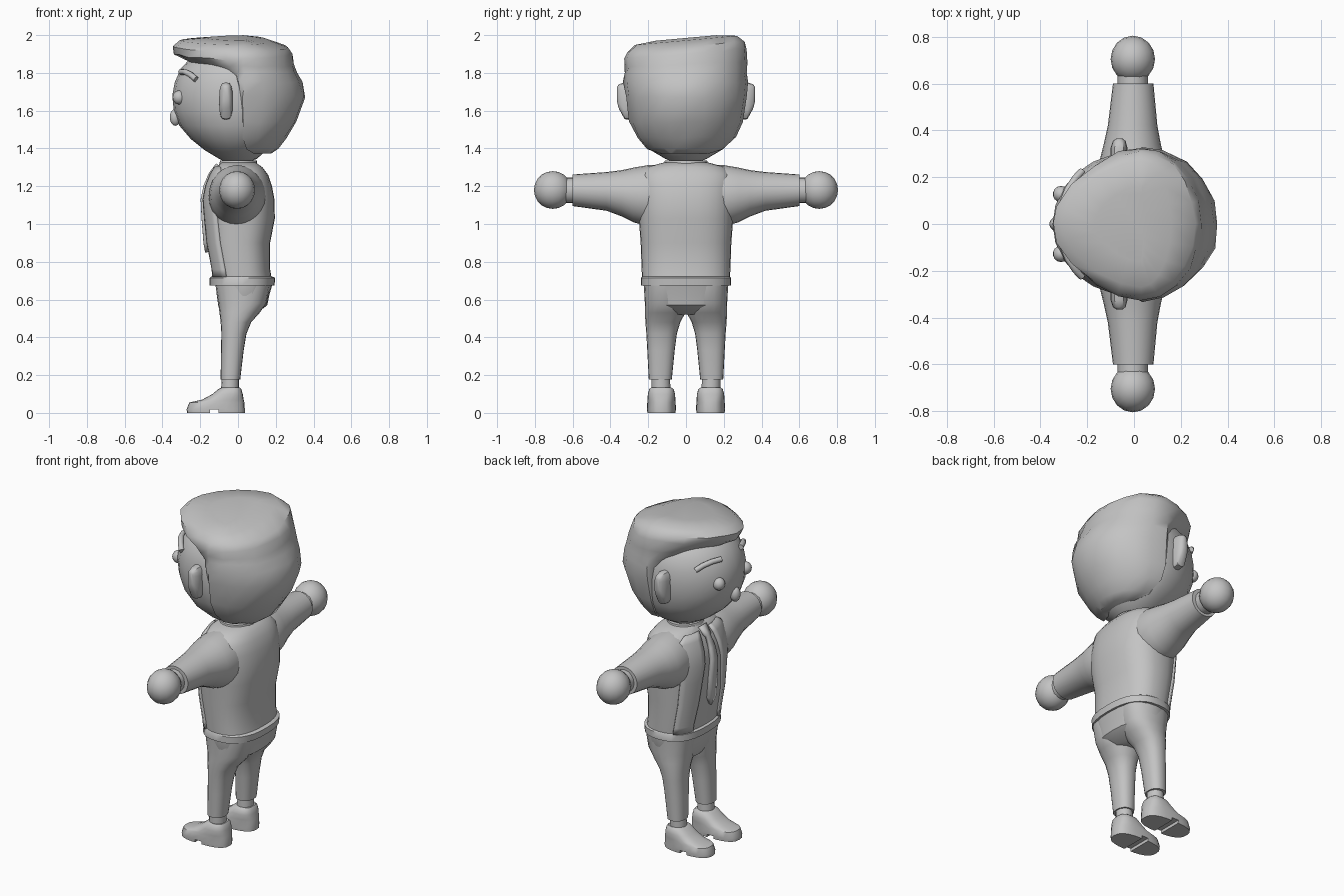
import bpy, bmesh, math, random
from mathutils import Vector

random.seed(4)
grey = bpy.data.materials.new("plain grey")
grey.diffuse_color = (0.55, 0.55, 0.55, 1)


def finish(name, bm):
    bmesh.ops.recalc_face_normals(bm, faces=bm.faces[:])
    me = bpy.data.meshes.new(name)
    bm.to_mesh(me)
    bm.free()
    me.materials.append(grey)
    ob = bpy.data.objects.new(name, me)
    bpy.context.collection.objects.link(ob)
    return ob


def spow(v, p):
    return math.copysign(abs(v) ** p, v)


def loft(name, rings, axis="z", n=2.0, seg=24, mid=None, front_n=None, tilt=0, jitter=0):
    """Skin rings of (level, a0, a1, b0, b1); mid moves the widest line along a."""
    bm = bmesh.new()
    loops = []
    for t, a0, a1, b0, b1 in rings:
        ca = (a0 + a1) / 2 if mid is None else min(max(mid, a0 + 0.01), a1 - 0.01)
        cb, rb = (b0 + b1) / 2, (b1 - b0) / 2
        loop = []
        for i in range(seg):
            c, s = math.cos(math.tau * i / seg), math.sin(math.tau * i / seg)
            p = 2 / (front_n if front_n and c < 0 else n)
            a = ca + spow(c, p) * (a1 - ca if c > 0 else ca - a0)
            b = cb + spow(s, p) * rb
            v = Vector((a, b, t)) if axis == "z" else Vector((a, t, b))
            if jitter and t < 1.95:
                v += Vector([random.uniform(-jitter, jitter) for _ in range(3)])
            if tilt:
                v.z += tilt * v.y * min(1, max(0, (t - 1.8) / 0.1))
            loop.append(bm.verts.new(v))
        loops.append(loop)
    for lo, hi in zip(loops, loops[1:]):
        for i in range(seg):
            j = (i + 1) % seg
            bm.faces.new((lo[i], lo[j], hi[j], hi[i]))
    bm.faces.new(loops[0][::-1])
    bm.faces.new(loops[-1])
    return finish(name, bm)


def ball(name, centre, radii, u=16, v=10):
    bm = bmesh.new()
    bmesh.ops.create_uvsphere(bm, u_segments=u, v_segments=v, radius=1)
    for vert in bm.verts:
        vert.co = Vector(centre) + Vector([c * r for c, r in zip(vert.co, radii)])
    return finish(name, bm)


def tall(rows):
    """Symmetric rings given as (z, x0, x1, half width)."""
    return [(z, a, b, -h, h) for z, a, b, h in rows]


# Jacket body, hem and collar
torso = [(0.70, -0.135, 0.18, 0.232), (0.76, -0.14, 0.17, 0.235), (0.90, -0.165, 0.17, 0.24),
         (1.03, -0.175, 0.195, 0.25), (1.13, -0.18, 0.193, 0.255), (1.20, -0.165, 0.18, 0.255),
         (1.26, -0.14, 0.16, 0.25), (1.30, -0.115, 0.13, 0.21), (1.325, -0.09, 0.095, 0.12)]
loft("jacket_body", tall(torso), n=2.5, seg=32)
loft("jacket_hem", tall([(0.675, -0.15, 0.193, 0.238), (0.715, -0.15, 0.197, 0.238),
                         (0.722, -0.14, 0.18, 0.232)]), n=2.5, seg=32)
loft("collar", tall([(1.295, -0.105, 0.105, 0.12), (1.335, -0.095, 0.1, 0.112)]))
loft("neck", tall([(1.30, -0.08, 0.08, 0.085), (1.40, -0.08, 0.08, 0.085)]))


def chest_x(y, z):
    for lo, hi in zip(torso, torso[1:]):
        if z <= hi[0]:
            break
    f = (z - lo[0]) / (hi[0] - lo[0])
    a, b, h = [lo[k] + f * (hi[k] - lo[k]) for k in (1, 2, 3)]
    u = min(abs(y) / h, 0.999)
    return (a + b) / 2 - (b - a) / 2 * (1 - u ** 2.5) ** 0.4


def chest_plate(name, rows, lift, cols=5):
    """Thin panel following the chest; rows are (z, y0, y1)."""
    bm = bmesh.new()
    grid = []
    for z, y0, y1 in rows:
        ys = [y0 + (y1 - y0) * k / cols for k in range(cols + 1)]
        grid.append([bm.verts.new((chest_x(y, z) - lift, y, z)) for y in ys])
    for lo, hi in zip(grid, grid[1:]):
        for k in range(cols):
            bm.faces.new((lo[k], lo[k + 1], hi[k + 1], hi[k]))
    ob = finish(name, bm)
    mod = ob.modifiers.new("thickness", "SOLIDIFY")
    mod.thickness, mod.offset = 0.02, 0
    return ob


# Tie and open jacket fronts
chest_plate("tie", [(0.85, -0.006, 0.006), (0.90, -0.035, 0.035), (1.03, -0.034, 0.034),
                    (1.13, -0.028, 0.028), (1.20, -0.022, 0.022), (1.26, -0.016, 0.016),
                    (1.27, -0.026, 0.026), (1.315, -0.03, 0.03)], 0.008, 2)
for s, side in ((1, "left"), (-1, "right")):
    chest_plate(side + "_jacket_front",
                [(z, s * e, s * 0.215) for z, e in ((0.72, 0.12), (0.76, 0.12), (0.9, 0.11),
                 (1.03, 0.095), (1.13, 0.08), (1.2, 0.07), (1.26, 0.06))]
                + [(1.3, s * 0.05, s * 0.15)], 0.002)

    # Sleeve, wrist and hand
    loft(side + "_sleeve", [(s * y, a, b, c, d) for y, a, b, c, d in (
        (0.08, -0.13, 0.13, 1.0, 1.31), (0.20, -0.155, 0.145, 0.985, 1.312),
        (0.28, -0.145, 0.13, 1.01, 1.298), (0.34, -0.13, 0.115, 1.04, 1.285),
        (0.42, -0.112, 0.1, 1.07, 1.275), (0.60, -0.09, 0.083, 1.095, 1.262))], "y")
    loft(side + "_wrist", [(s * y, -0.07, 0.06, 1.11, 1.245) for y in (0.58, 0.66)], "y", seg=16)
    ball(side + "_hand", (-0.005, s * 0.705, 1.18), (0.095, 0.1, 0.1))

    # Trouser leg and ankle
    def sided(rows):
        return [(z, a, b, min(s * i, s * o), max(s * i, s * o)) for z, a, b, i, o in rows]
    loft(side + "_trouser_leg", sided([
        (0.178, -0.092, 0.012, 0.075, 0.197), (0.33, -0.09, 0.03, 0.06, 0.205),
        (0.42, -0.088, 0.045, 0.048, 0.21), (0.48, -0.092, 0.07, 0.03, 0.215),
        (0.53, -0.098, 0.115, 0.003, 0.217), (0.58, -0.105, 0.15, 0.0, 0.218),
        (0.68, -0.12, 0.17, 0.0, 0.222)]), seg=20, n=2.3)
    loft(side + "_ankle", sided([(0.12, -0.09, 0.005, 0.082, 0.182),
                                 (0.19, -0.085, 0.005, 0.085, 0.182)]), seg=16)

    # Shoe with a notch in front of the heel
    shoe = loft(side + "_shoe", sided([
        (0.0, -0.27, 0.036, 0.055, 0.205), (0.02, -0.272, 0.036, 0.053, 0.207),
        (0.055, -0.258, 0.034, 0.055, 0.205), (0.07, -0.19, 0.03, 0.056, 0.204),
        (0.10, -0.135, 0.025, 0.058, 0.202), (0.125, -0.105, 0.018, 0.065, 0.195),
        (0.135, -0.085, 0.01, 0.078, 0.184)]), n=2.7)
    bm = bmesh.new()
    bmesh.ops.create_cube(bm, size=1)
    for v in bm.verts:
        v.co = Vector((-0.125 + v.co.x * 0.045, s * 0.13 + v.co.y * 0.3, v.co.z * 0.036))
    cutter = finish(side + "_heel_cutter", bm)
    cutter.hide_render = True
    cutter.display_type = "WIRE"
    mod = shoe.modifiers.new("heel notch", "BOOLEAN")
    mod.operation, mod.object, mod.solver = "DIFFERENCE", cutter, "EXACT"

    # Ear, eye and eyebrow
    loft(side + "_ear", [(s * y, a, b, c, d) for y, a, b, c, d in (
        (0.26, -0.10, -0.028, 1.55, 1.75), (0.325, -0.10, -0.028, 1.555, 1.75),
        (0.355, -0.09, -0.036, 1.61, 1.74), (0.366, -0.075, -0.05, 1.65, 1.725))],
        "y", n=3, seg=16)
    ball(side + "_eye", (-0.312, s * 0.128, 1.67), (0.035, 0.035, 0.037), 14, 8)
    cu = bpy.data.curves.new(side + "_eyebrow", "CURVE")
    cu.dimensions = "3D"
    cu.bevel_depth, cu.bevel_resolution, cu.use_fill_caps = 0.016, 2, True
    sp = cu.splines.new("POLY")
    path = [(-0.222, 0.225, 1.765), (-0.25, 0.195, 1.79), (-0.28, 0.15, 1.805), (-0.302, 0.095, 1.805)]
    sp.points.add(len(path) - 1)
    for p, (x, y, z) in zip(sp.points, path):
        p.co = (x, s * y, z, 1)
    cu.materials.append(grey)
    bpy.context.collection.objects.link(bpy.data.objects.new(side + "_eyebrow", cu))

# Trouser seat
loft("trouser_seat", tall([(0.52, -0.08, 0.09, 0.12), (0.57, -0.105, 0.155, 0.2),
                           (0.62, -0.112, 0.165, 0.22), (0.69, -0.12, 0.185, 0.225)]), n=2.5)

# Head and nose
loft("head", tall([(1.325, -0.06, 0.05, 0.06), (1.345, -0.10, 0.10, 0.11), (1.39, -0.175, 0.15, 0.185),
                   (1.45, -0.25, 0.2, 0.25), (1.52, -0.31, 0.24, 0.285), (1.60, -0.34, 0.26, 0.303),
                   (1.68, -0.348, 0.26, 0.308), (1.75, -0.335, 0.25, 0.3), (1.82, -0.305, 0.23, 0.28),
                   (1.88, -0.25, 0.2, 0.23), (1.92, -0.17, 0.14, 0.16)]), mid=0.0)
ball("nose", (-0.332, 0, 1.565), (0.03, 0.03, 0.045), 14, 8)

# Swept hair with a pointed fringe
loft("hair", tall([(1.375, 0.08, 0.18, 0.13), (1.40, 0.04, 0.215, 0.2), (1.46, 0.005, 0.26, 0.26),
                   (1.54, -0.005, 0.305, 0.3), (1.67, -0.015, 0.358, 0.322), (1.75, -0.06, 0.34, 0.33),
                   (1.80, -0.14, 0.315, 0.328), (1.845, -0.235, 0.298, 0.325),
                   (1.90, -0.335, 0.285, 0.325), (1.94, -0.348, 0.262, 0.31),
                   (1.972, -0.31, 0.16, 0.27), (1.985, -0.17, 0.04, 0.16)]),
     mid=0.03, front_n=1.7, seg=20, tilt=0.09, jitter=0.006)

# Smooth shading with sharp edges kept
for ob in bpy.context.scene.objects:
    if ob.type == "MESH" and not ob.hide_render:
        ob.select_set(True)
        bpy.context.view_layer.objects.active = ob
bpy.ops.object.shade_smooth_by_angle(angle=math.radians(40))
